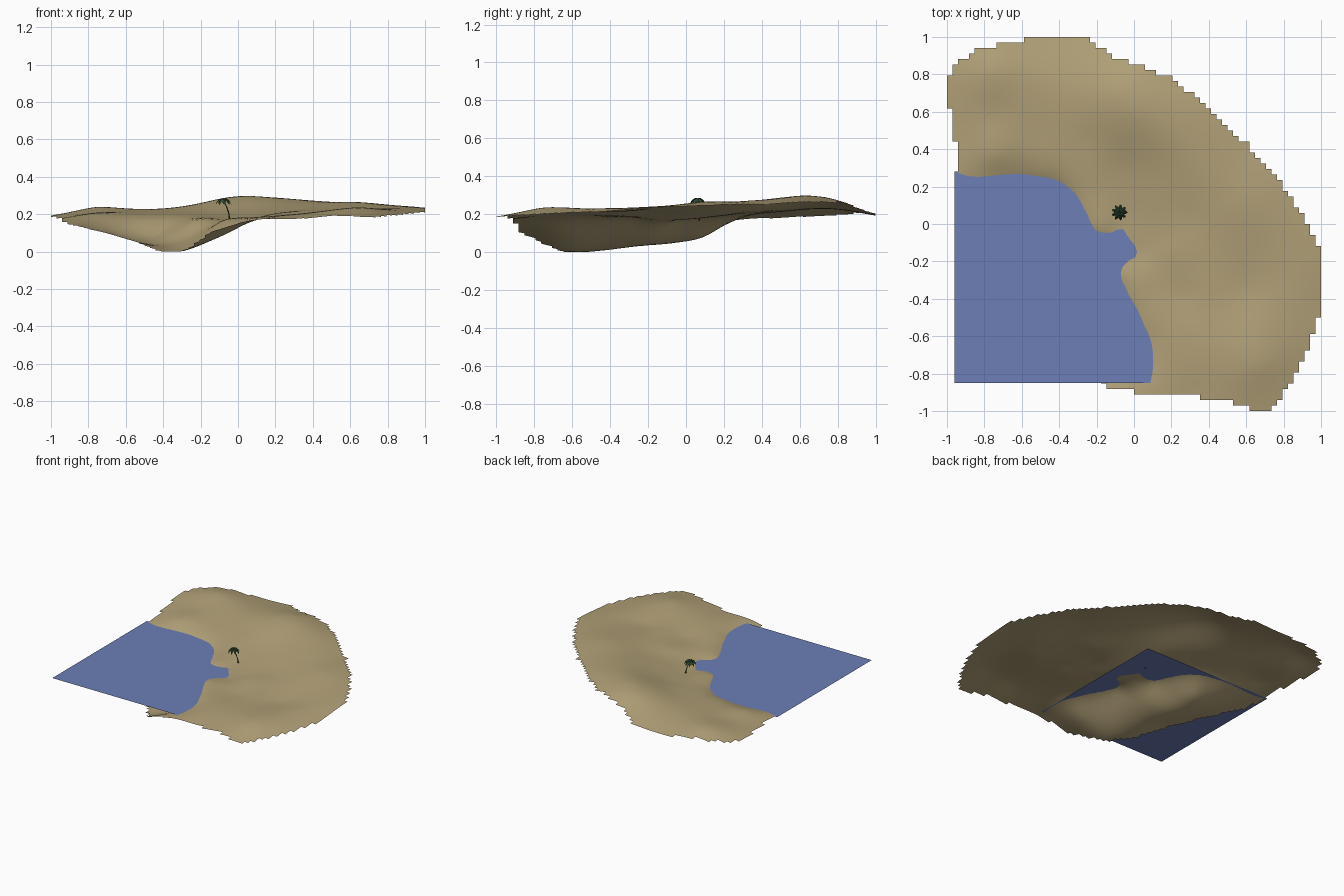
import bpy, bmesh, math
from mathutils import Matrix, Vector, geometry

if "Cube" in bpy.data.objects:
    bpy.data.objects.remove(bpy.data.objects["Cube"])

WATER_Z = 0.17
CELL = 2 / 68


def material(name, rgb):
    m = bpy.data.materials.new(name)
    m.diffuse_color = (*rgb, 1)
    m.use_nodes = True
    m.node_tree.nodes["Principled BSDF"].inputs["Base Color"].default_value = m.diffuse_color
    return m


def make_object(name, bm, mat, smooth=False):
    me = bpy.data.meshes.new(name)
    bm.to_mesh(me)
    bm.free()
    me.materials.append(mat)
    for p in me.polygons:
        p.use_smooth = smooth
    ob = bpy.data.objects.new(name, me)
    bpy.context.collection.objects.link(ob)
    return ob


sand = material("sand", (0.45, 0.36, 0.19))
blue = material("water blue", (0.15, 0.21, 0.47))
green = material("palm green", (0.03, 0.075, 0.035))
bark = material("bark brown", (0.06, 0.055, 0.035))

# Terrain guide points: shoreline, basin floor and dunes
shore = [(-.95, .28), (-.75, .26), (-.5, .25), (-.36, .2), (-.28, .1), (-.21, -.04),
         (-.13, -.05), (-.08, -.01), (-.03, -.08), (.02, -.18), (-.08, -.27),
         (-.02, -.4), (.05, -.54), (.1, -.7), (.08, -.88)]
basin = [(-.3, -.64, .002), (-.15, -.86, .1), (-.2, -.62, .035), (-.05, -.65, .1),
         (-.35, -.4, .013), (-.43, -.1, .045), (-.55, -.35, .055), (-.7, -.15, .1),
         (-.85, .08, .14), (-.45, .1, .085), (-.65, .12, .11), (-.18, -.3, .095),
         (-.12, -.14, .15), (-.25, -.15, .09), (-.06, -.13, .163)]
west_land = [(-1, .7, .19), (-.95, .45, .18), (-.75, .37, .205), (-.75, .58, .21),
             (-.75, .82, .24), (-.85, .91, .21), (-.4, .98, .197), (-.4, .75, .23),
             (-.6, .97, .2), (-.05, .75, .285), (-.08, .87, .245), (-.5, .48, .21),
             (-.25, .45, .22), (-.05, .3, .212), (-.06, .07, .177), (-.45, .33, .195),
             (-.2, .15, .185)]
east_land = [(.03, .6, .297), (.2, .77, .262), (.2, .5, .287), (.4, .35, .272),
             (.6, .43, .25), (.6, .1, .266), (.85, .1, .247), (.97, -.2, .235),
             (1, -.42, .215), (.8, -.4, .232), (.85, -.8, .2), (.7, -.97, .19),
             (.65, -.75, .235), (.3, -.91, .175), (.35, -.65, .205), (.27, -.38, .19),
             (.4, -.35, .212), (.1, -.35, .183), (.3, 0, .22), (.1, .1, .205),
             (.1, .35, .25), (.6, -.35, .213), (.1, -.1, .183), (.2, -.15, .205)]
guides = [(x, y, WATER_Z) for x, y in shore] + basin + west_land + east_land


def kernel(dx, dy):
    r2 = dx * dx + dy * dy
    return r2 * math.log(r2) if r2 > 1e-12 else 0.0


def solve(a, b):
    """Gaussian elimination with pivoting."""
    n = len(b)
    m = [row[:] + [v] for row, v in zip(a, b)]
    for i in range(n):
        p = max(range(i, n), key=lambda r: abs(m[r][i]))
        m[i], m[p] = m[p], m[i]
        for r in range(i + 1, n):
            f = m[r][i] / m[i][i]
            if f:
                m[r] = [u - f * v for u, v in zip(m[r], m[i])]
    out = [0.0] * n
    for i in reversed(range(n)):
        out[i] = (m[i][n] - sum(m[i][k] * out[k] for k in range(i + 1, n))) / m[i][i]
    return out


# Smooth thin-plate surface through the guide points
N = len(guides)
rows = [[kernel(p[0] - q[0], p[1] - q[1]) + (0.002 if p is q else 0) for q in guides]
        + [1, p[0], p[1]] for p in guides]
rows += [[1.0] * N + [0] * 3, [p[0] for p in guides] + [0] * 3,
         [p[1] for p in guides] + [0] * 3]
W = solve(rows, [p[2] for p in guides] + [0, 0, 0])


def height(x, y):
    z = W[N] + W[N + 1] * x + W[N + 2] * y
    z += sum(w * kernel(x - p[0], y - p[1]) for w, p in zip(W, guides))
    return min(0.298, max(0.0, z))


# Terrain: grid cells kept inside the outline, giving the stepped rim
outline = [(-1.01, .76), (-.95, .86), (-.82, .94), (-.6, .985), (-.26, 1.0), (-.2, .96),
           (-.08, .88), (.02, .85), (.2, .78), (.4, .62), (.6, .43), (.8, .2), (.9, .05),
           (.98, -.1), (1.01, -.2), (1.01, -.46), (.96, -.56), (.93, -.67), (.88, -.77),
           (.82, -.88), (.74, -.99), (.6, -.985), (.5, -.94), (.27, -.92), (0, -.9),
           (-.14, -.87), (-.3, -.65), (-.5, -.4), (-.7, -.15), (-.9, .1), (-.95, .26),
           (-.95, .42), (-.98, .46), (-.98, .6), (-1.01, .62)]


def inside(x, y):
    hit = False
    for (x1, y1), (x2, y2) in zip(outline, outline[1:] + outline[:1]):
        if (y1 > y) != (y2 > y) and x < x1 + (y - y1) * (x2 - x1) / (y2 - y1):
            hit = not hit
    return hit


bm = bmesh.new()
grid = {}


def grid_vert(i, j):
    if (i, j) not in grid:
        x, y = -1 + i * CELL, -1 + j * CELL
        grid[i, j] = bm.verts.new((x, y, height(x, y)))
    return grid[i, j]


for i in range(68):
    for j in range(68):
        if inside(-1 + (i + .5) * CELL, -1 + (j + .5) * CELL):
            bm.faces.new([grid_vert(i + a, j + b) for a, b in ((0, 0), (1, 0), (1, 1), (0, 1))])
make_object("sand_terrain", bm, sand, True)

# Water sheet
bm = bmesh.new()
bm.faces.new([bm.verts.new((x, y, WATER_Z)) for x, y in
              ((-.96, -.85), (.11, -.85), (.11, .28), (-.96, .28))])
make_object("water", bm, blue)

# Palm trunk: tapered rings along a bent path
bm = bmesh.new()
base, top = Vector((-.045, .07, .165)), Vector((-.078, .062, .272))
rings = []
for k in range(7):
    t = k / 6
    c = base.lerp(top, t)
    c.x = base.x + (top.x - base.x) * t ** 2
    r = .0042 - .002 * t
    rings.append([bm.verts.new(c + Vector((r * math.cos(a), r * math.sin(a), 0)))
                  for a in (s * math.tau / 8 for s in range(8))])
for lo, hi in zip(rings, rings[1:]):
    for s in range(8):
        bm.faces.new((lo[s], lo[(s + 1) % 8], hi[(s + 1) % 8], hi[s]))
bm.faces.new(rings[-1])
make_object("palm_trunk", bm, bark, True)

# Palm fronds: drooping folded leaves around the crown, in two layers
bm = bmesh.new()
profile = [(0, .0, .002), (.012, .009, .007), (.025, .008, .009), (.036, -.004, .007),
           (.043, -.02, .001)]
for layer, (count, size, lift) in enumerate(((9, 1.0, 0), (6, .7, .004))):
    for n in range(count):
        turn = Matrix.Rotation(math.tau * (n + .5 * layer) / count, 3, 'Z')
        strip = []
        for r, z, w in profile:
            strip.append([bm.verts.new(top + turn @ Vector((r * size, s * w, z + lift - abs(s) * w * .5)))
                          for s in (-1, 0, 1)])
        for a, b in zip(strip, strip[1:]):
            for s in (0, 1):
                bm.faces.new((a[s], b[s], b[s + 1], a[s + 1]))
make_object("palm_fronds", bm, green)
